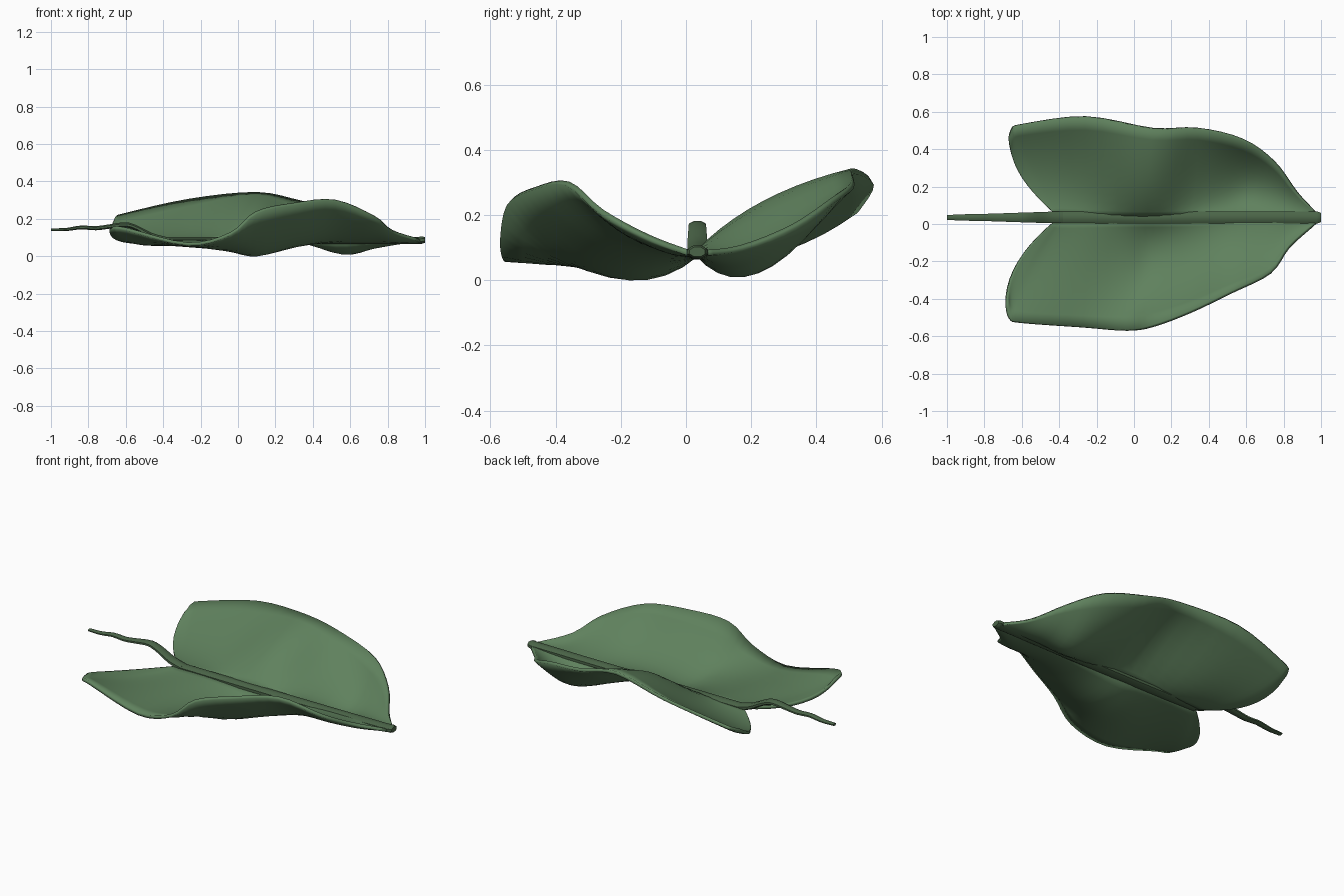
import bpy, bmesh, math
from mathutils import Vector

if "Cube" in bpy.data.objects:
    bpy.data.objects.remove(bpy.data.objects["Cube"])

RIB_Y, RIB_Z = 0.035, 0.083


def material(name, rgb):
    m = bpy.data.materials.new(name)
    m.diffuse_color = (*rgb, 1)
    m.use_nodes = True
    m.node_tree.nodes["Principled BSDF"].inputs["Base Color"].default_value = m.diffuse_color
    return m


def catmull(pts, t):
    # smooth curve through a list of vectors, t runs over the indices
    i = min(int(t), len(pts) - 2)
    f = t - i
    p1, p2 = pts[i], pts[i + 1]
    p0 = pts[i - 1] if i > 0 else 2 * p1 - p2
    p3 = pts[i + 2] if i + 2 < len(pts) else 2 * p2 - p1
    return 0.5 * (2 * p1 + (p2 - p0) * f + (2 * p0 - 5 * p1 + 4 * p2 - p3) * f ** 2
                  + (3 * p1 - p0 - 3 * p2 + p3) * f ** 3)


def finish(bm, name, mat, angle=50):
    bmesh.ops.recalc_face_normals(bm, faces=bm.faces)
    me = bpy.data.meshes.new(name)
    bm.to_mesh(me)
    bm.free()
    ob = bpy.data.objects.new(name, me)
    bpy.context.collection.objects.link(ob)
    me.materials.append(mat)
    bpy.ops.object.select_all(action='DESELECT')
    bpy.context.view_layer.objects.active = ob
    ob.select_set(True)
    bpy.ops.object.shade_smooth_by_angle(angle=math.radians(angle))
    return ob


# rib x, then half-way point, then edge point, from the rear lobe to the tip
BACK = [
    (-.40, (-.60, .25, .085), (-.665, .45, .18)),
    (-.385, (-.57, .27, .09), (-.655, .505, .205)),
    (-.36, (-.50, .28, .10), (-.60, .53, .225)),
    (-.22, (-.25, .27, .14), (-.26, .572, .30)),
    (.07, (.08, .24, .235), (.10, .512, .335)),
    (.30, (.33, .25, .13), (.34, .51, .29)),
    (.52, (.57, .22, .03), (.58, .45, .245)),
    (.72, (.73, .18, .055), (.75, .33, .165)),
    (.87, (.87, .10, .075), (.87, .17, .10)),
    (.97, (.975, .045, .083), (.98, .055, .083)),
]
FRONT = [
    (-.40, (-.62, -.20, .085), (-.68, -.43, .15)),
    (-.385, (-.58, -.23, .08), (-.665, -.505, .15)),
    (-.36, (-.50, -.25, .07), (-.60, -.527, .145)),
    (-.22, (-.25, -.25, .058), (-.27, -.553, .065)),
    (-.05, (-.05, -.24, .035), (-.04, -.568, .12)),
    (.10, (.10, -.23, .018), (.10, -.545, .235)),
    (.30, (.31, -.21, .08), (.30, -.47, .28)),
    (.52, (.51, -.17, .13), (.52, -.365, .297)),
    (.70, (.71, -.13, .12), (.73, -.26, .21)),
    (.84, (.84, -.05, .09), (.83, -.12, .135)),
    (.97, (.97, .02, .083), (.98, .01, .083)),
]


def blade(name, rows, mat, steps=4, across=10):
    ribs = [Vector((r[0], RIB_Y, RIB_Z)) for r in rows]
    mids = [Vector(r[1]) for r in rows]
    edges = [Vector(r[2]) for r in rows]
    bm = bmesh.new()
    grid = []
    for k in range((len(rows) - 1) * steps + 1):
        a, b, c = (catmull(p, k / steps) for p in (ribs, mids, edges))
        line = []
        for j in range(across + 1):
            v = j / across
            p = (a * (1 - v) * (1 - 2 * v) + b * 4 * v * (1 - v) + c * v * (2 * v - 1))
            line.append(bm.verts.new(p))
        grid.append(line)
    for r, s in zip(grid, grid[1:]):
        for j in range(across):
            bm.faces.new((r[j], r[j + 1], s[j + 1], s[j]))
    ob = finish(bm, name, mat)
    sol = ob.modifiers.new("thickness", 'SOLIDIFY')
    sol.thickness = 0.018
    sol.offset = 0
    return ob


def stalk(name, path, mat, steps=3, sides=8):
    # path entries: x, z, half width, half height
    pts = [Vector(p) for p in path]
    bm = bmesh.new()
    rings = []
    for k in range((len(pts) - 1) * steps + 1):
        x, z, w, h = catmull(pts, k / steps)
        rings.append([bm.verts.new((x, RIB_Y + w * math.cos(a), z + h * math.sin(a)))
                      for a in ((i + .5) * math.tau / sides for i in range(sides))])
    for r, s in zip(rings, rings[1:]):
        for i in range(sides):
            n = (i + 1) % sides
            bm.faces.new((r[i], r[n], s[n], s[i]))
    bm.faces.new(rings[0])
    bm.faces.new(rings[-1])
    return finish(bm, name, mat)


leaf_green = material("leaf_green", (.115, .22, .11))
rib_green = material("rib_green", (.07, .13, .065))

# two wavy halves of the leaf
blade("leaf_blade_back", BACK, leaf_green)
blade("leaf_blade_front", FRONT, leaf_green)

# midrib along the fold
stalk("midrib", [(-.40, .086, .033, .018), (0, .083, .034, .02), (.5, .083, .034, .02),
                 (.94, .085, .034, .02), (.98, .087, .034, .021), (1.0, .087, .026, .016)], rib_green)

# kinked stem behind the leaf
stalk("stem", [(-1.0, .142, .014, .008), (-.92, .143, .018, .009), (-.84, .154, .02, .011),
               (-.76, .150, .022, .012), (-.68, .160, .025, .013), (-.60, .168, .028, .015),
               (-.54, .150, .03, .016), (-.46, .108, .033, .018), (-.38, .086, .033, .018)], rib_green)
